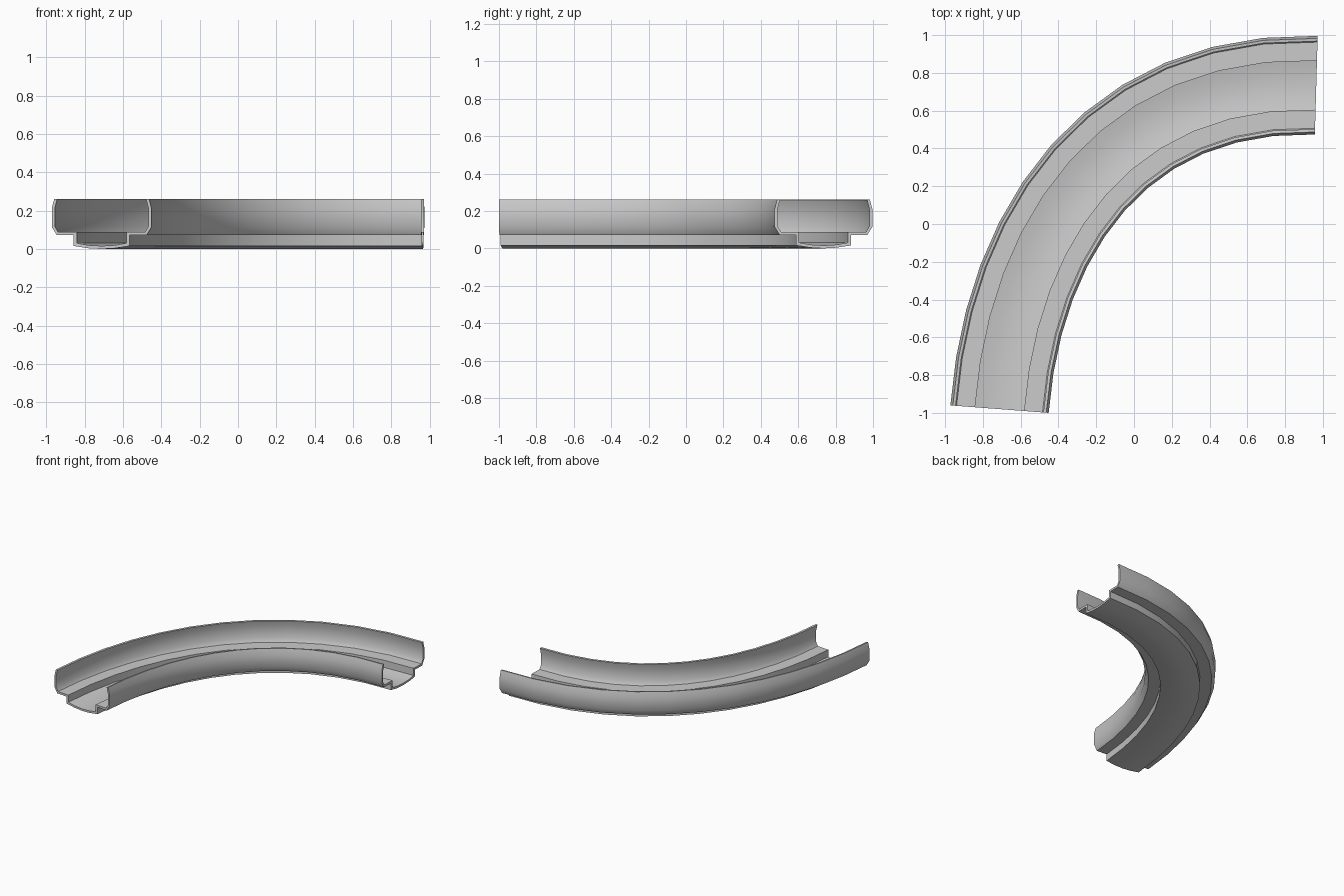
import bpy, bmesh, math
from mathutils import Vector

if "Cube" in bpy.data.objects:
    bpy.data.objects.remove(bpy.data.objects["Cube"])

SEGMENTS = 12

# centre line: one bezier quarter turn
P0, P3 = Vector((-0.712, -0.98)), Vector((0.965, 0.735))
P1 = P0 + 0.95 * Vector((0.076, 0.997))
P2 = P3 - 1.06 * Vector((1.0, -0.0286))


def centre(t):
    u = 1 - t
    pos = u**3 * P0 + 3*u*u*t * P1 + 3*u*t*t * P2 + t**3 * P3
    tan = 3*u*u * (P1 - P0) + 6*u*t * (P2 - P1) + 3*t*t * (P3 - P2)
    tan.normalize()
    return pos, Vector((tan.y, -tan.x))


# half cross-section (offset, height): outside skin going up, then inside skin going down
outside = [(0.0, 0.0), (0.07, 0.004), (0.147, 0.016), (0.147, 0.072), (0.235, 0.072),
           (0.261, 0.115), (0.261, 0.212), (0.248, 0.262)]
inside = [(0.233, 0.260), (0.245, 0.212), (0.245, 0.118), (0.228, 0.089),
          (0.130, 0.089), (0.130, 0.031), (0.07, 0.020), (0.0, 0.016)]
half = outside + inside
profile = half + [(-x, z) for x, z in reversed(half[1:-1])]
n = len(profile)

# sweep the section along the centre line
bm = bmesh.new()
rings = []
for i in range(SEGMENTS + 1):
    p, side = centre(i / SEGMENTS)
    rings.append([bm.verts.new((*(p + side * s), z)) for s, z in profile])
for a, b in zip(rings, rings[1:]):
    for j in range(n):
        k = (j + 1) % n
        bm.faces.new((a[j], a[k], b[k], b[j]))

# close both ends with quads between the two skins
m = len(half)
for r in (rings[0], rings[-1]):
    for sgn in (1, -1):
        idx = lambda q: r[q] if sgn == 1 or q in (0, m - 1) else r[n - q]
        for j in range(len(outside) - 1):
            bm.faces.new((idx(j), idx(j + 1), idx(m - 2 - j), idx(m - 1 - j)))
bmesh.ops.recalc_face_normals(bm, faces=bm.faces)

mesh = bpy.data.meshes.new("curved_channel")
bm.to_mesh(mesh)
bm.free()
track = bpy.data.objects.new("curved_channel", mesh)
bpy.context.collection.objects.link(track)
bpy.context.view_layer.objects.active = track
track.select_set(True)
bpy.ops.object.shade_smooth_by_angle(angle=math.radians(35))
